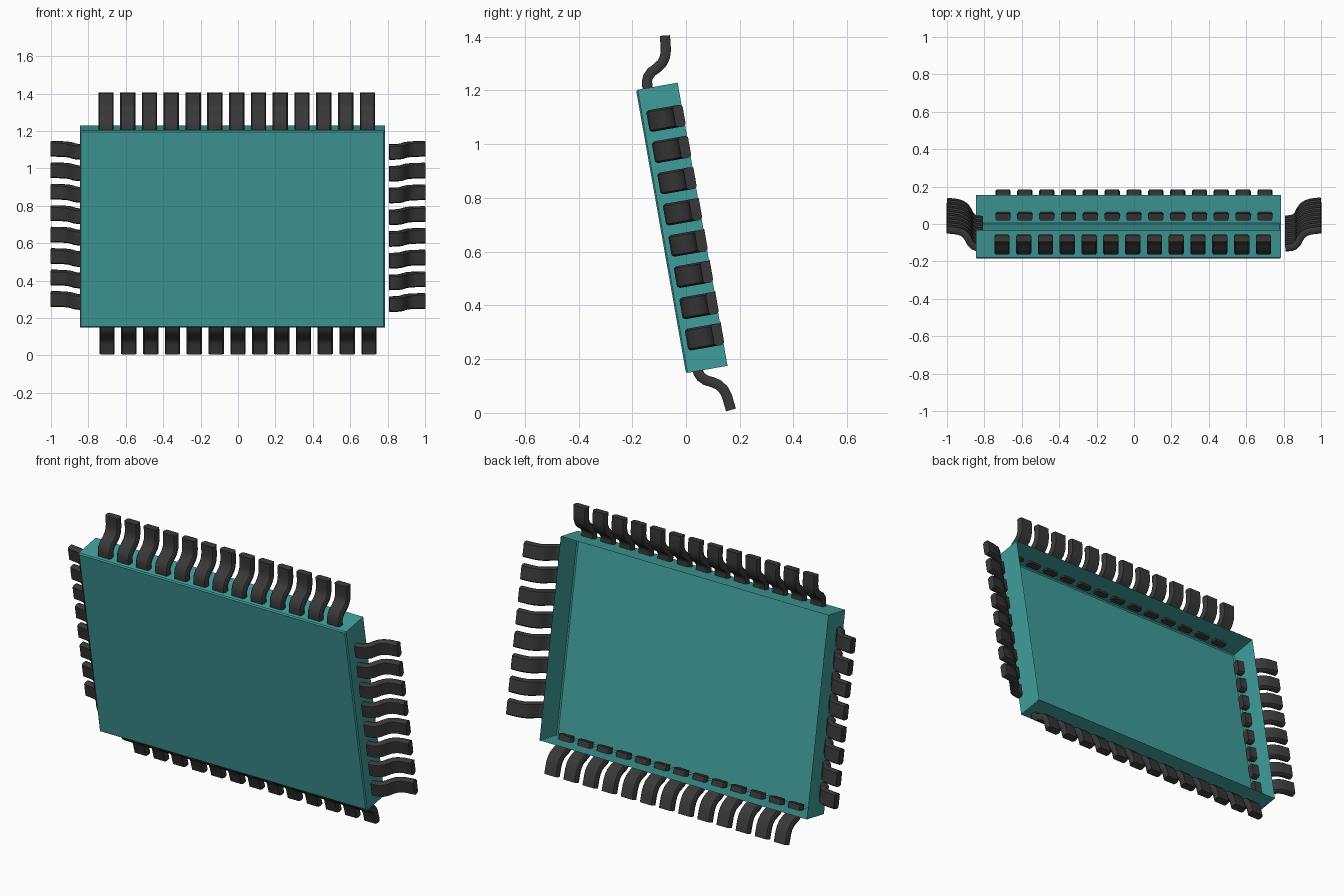
import bpy, bmesh
from math import radians
from mathutils import Vector, Matrix

if "Cube" in bpy.data.objects:
    bpy.data.objects.remove(bpy.data.objects["Cube"])

TILT = Matrix.Translation((0, 0, 0.148)) @ Matrix.Rotation(radians(10), 4, 'X')


def material(name, color):
    m = bpy.data.materials.new(name)
    m.diffuse_color = color
    m.use_nodes = True
    m.node_tree.nodes["Principled BSDF"].inputs["Base Color"].default_value = m.diffuse_color
    return m


teal = material("teal", (0.05, 0.34, 0.33, 1))
dark = material("dark", (0.04, 0.04, 0.04, 1))


def add_object(name, bm, mat, smooth=False):
    bmesh.ops.recalc_face_normals(bm, faces=bm.faces)
    me = bpy.data.meshes.new(name)
    bm.to_mesh(me)
    bm.free()
    ob = bpy.data.objects.new(name, me)
    bpy.context.collection.objects.link(ob)
    me.materials.append(mat)
    ob.matrix_world = TILT
    if smooth:
        bpy.ops.object.select_all(action='DESELECT')
        ob.select_set(True)
        bpy.context.view_layer.objects.active = ob
        bpy.ops.object.shade_smooth_by_angle(angle=radians(40))
    return ob


# Chip body: thin open-backed tray with softened front edges
X0, X1, DEPTH, H = -0.845, 0.785, 0.157, 1.07
bm = bmesh.new()
bmesh.ops.create_cube(bm, size=1, matrix=Matrix.Translation(((X0 + X1) / 2, DEPTH / 2, H / 2))
                      @ Matrix.Diagonal((X1 - X0, DEPTH, H, 1)))
front_edges = [e for e in bm.edges if all(v.co.y < 0.01 for v in e.verts)]
bmesh.ops.bevel(bm, geom=front_edges, offset=0.006, segments=1, affect='EDGES')
back = [f for f in bm.faces if all(v.co.y > DEPTH - 0.01 for v in f.verts)]
bmesh.ops.delete(bm, geom=back, context='FACES')
add_object("chip_body", bm, teal)

# Lead: S-shaped path (distance outward, depth) with a chamfered strip section
PATH = [(0, .042), (.015, .0435), (.036, .046), (.050, .052), (.066, .068), (.077, .091),
        (.092, .113), (.112, .127), (.137, .135), (.191, .141)]
W, T, C = 0.041, 0.019, 0.010
SECTION = [(W, T - C), (W - C * .7, T), (C * .7 - W, T), (-W, T - C),
           (-W, C - T), (C * .7 - W, -T), (W - C * .7, -T), (W, C - T)]


def add_lead(bm, origin, out, along):
    depth = Vector((0, 1, 0))
    rings = []
    for i, (d, h) in enumerate(PATH):
        a, b = PATH[max(i - 1, 0)], PATH[min(i + 1, len(PATH) - 1)]
        t = (out * (b[0] - a[0]) + depth * (b[1] - a[1])).normalized()
        n = along.cross(t).normalized()
        p = origin + out * d + depth * h
        rings.append([bm.verts.new(p + along * u + n * v) for u, v in SECTION])
    for r, s in zip(rings, rings[1:]):
        for k in range(8):
            bm.faces.new((r[k], r[(k + 1) % 8], s[(k + 1) % 8], s[k]))
    bm.faces.new(rings[0])
    bm.faces.new(rings[-1])


def lead_row(name, first, last, count, out, along):
    bm = bmesh.new()
    for i in range(count):
        add_lead(bm, Vector(first).lerp(Vector(last), i / (count - 1)), Vector(out), Vector(along))
    add_object(name, bm, dark, True)


# Rows of leads on all four sides
lead_row("top_leads", (-.706, 0, 1.06), (.692, 0, 1.06), 13, (0, 0, 1), (1, 0, 0))
lead_row("bottom_leads", (-.70, 0, .027), (.70, 0, .027), 13, (0, 0, -1), (1, 0, 0))
lead_row("right_leads", (.809, 0, .121), (.809, 0, .947), 8, (1, 0, 0), (0, 0, 1))
lead_row("left_leads", (-.809, 0, .132), (-.809, 0, .947), 8, (-1, 0, 0), (0, 0, 1))
